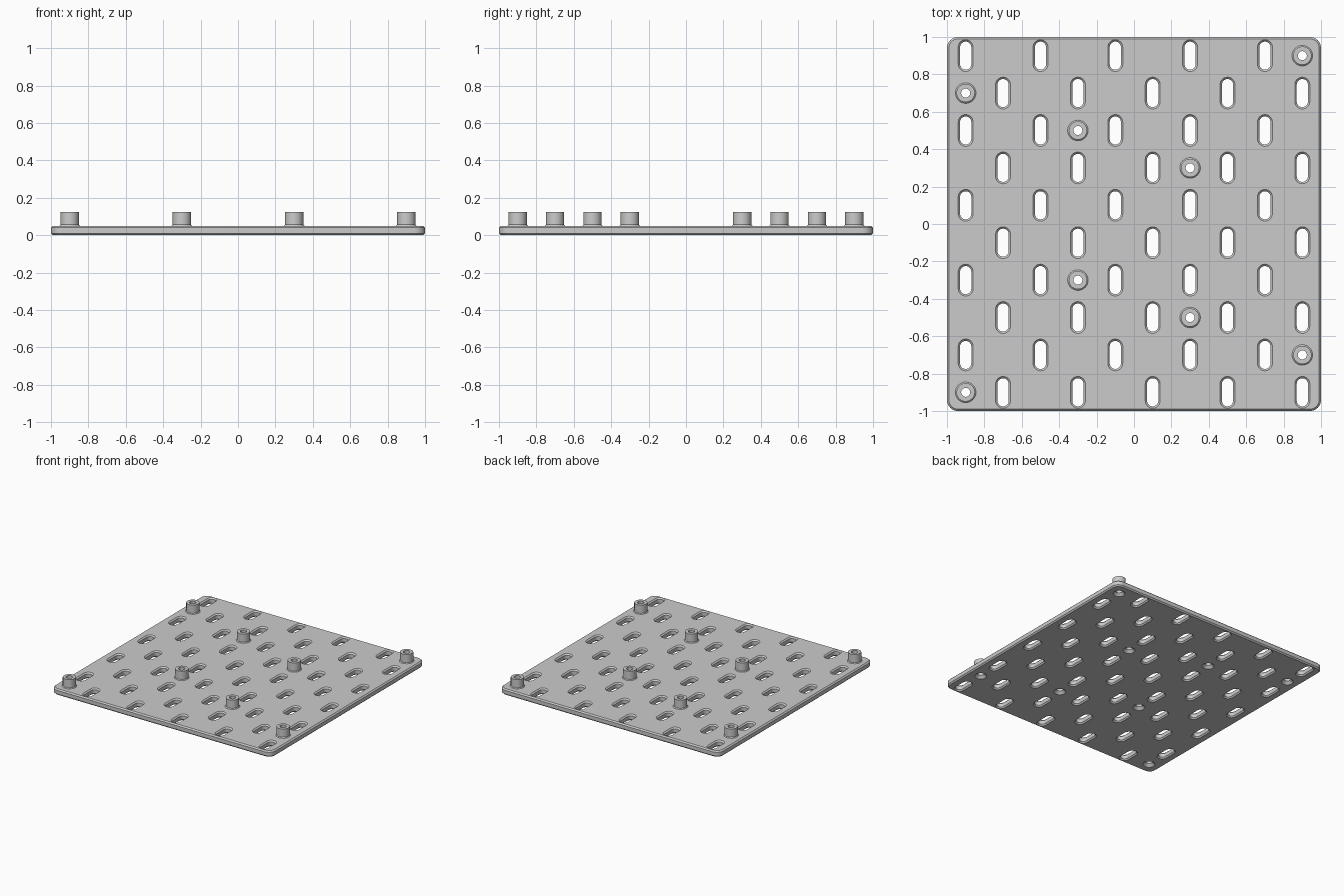
import bpy
import bmesh
import math

cube = bpy.data.objects.get("Cube")
if cube:
    bpy.data.objects.remove(cube, do_unlink=True)

grey = bpy.data.materials.new("plain grey")
grey.use_nodes = True
colour = (0.6, 0.6, 0.6, 1)
grey.diffuse_color = colour
grey.node_tree.nodes["Principled BSDF"].inputs["Base Color"].default_value = colour

THICK, CHAMFER, TOP = 0.05, 0.01, 0.123
BOSSES = [(0.9, 0.9), (-0.9, 0.7), (-0.3, 0.5), (0.3, 0.3),
          (-0.3, -0.3), (0.3, -0.5), (0.9, -0.7), (-0.9, -0.9)]


def outline(hx, hy, r, steps=8):
    """Rounded rectangle; becomes a slot or circle when r equals the half sizes."""
    points = []
    for corner, (sx, sy) in enumerate([(1, 1), (-1, 1), (-1, -1), (1, -1)]):
        for i in range(steps + 1):
            a = (corner + i / steps) * math.pi / 2
            p = (sx * (hx - r) + r * math.cos(a), sy * (hy - r) + r * math.sin(a))
            if all(math.dist(p, q) > 1e-5 for q in points):
                points.append(p)
    return points


def loft(bm, centre, half, levels, caps=True):
    """Stack an outline through (z, offset) levels."""
    hx, hy, r = half
    rings = [[bm.verts.new((centre[0] + x, centre[1] + y, z))
              for x, y in outline(hx + off, hy + off, r + off)] for z, off in levels]
    n = len(rings[0])
    for low, high in zip(rings, rings[1:]):
        for i in range(n):
            j = (i + 1) % n
            bm.faces.new((low[i], low[j], high[j], high[i]))
    if caps:
        bm.faces.new(rings[0][::-1])
        bm.faces.new(rings[-1])


def make_object(name, bm):
    mesh = bpy.data.meshes.new(name)
    bm.to_mesh(mesh)
    bm.free()
    mesh.materials.append(grey)
    obj = bpy.data.objects.new(name, mesh)
    bpy.context.collection.objects.link(obj)
    return obj


def select_only(obj):
    bpy.ops.object.select_all(action="DESELECT")
    obj.select_set(True)
    bpy.context.view_layer.objects.active = obj


# Base plate with rounded corners and chamfered rims
bm = bmesh.new()
loft(bm, (0, 0), (1, 1, 0.06), [(0, -CHAMFER), (CHAMFER, 0),
                                (THICK - CHAMFER, 0), (THICK, -CHAMFER)])
plate = make_object("base_plate", bm)

# Cutter for the staggered slots and the countersunk screw holes
bm = bmesh.new()
for row in range(10):
    for col in range(5):
        x = -0.9 + 0.4 * col + 0.2 * (row % 2)
        loft(bm, (x, 0.9 - 0.2 * row), (0.03, 0.075, 0.03),
             [(-CHAMFER, 2 * CHAMFER), (CHAMFER, 0),
              (THICK - CHAMFER, 0), (THICK + CHAMFER, 2 * CHAMFER)])
for spot in BOSSES:
    loft(bm, spot, (0.024,) * 3, [(-0.01, 0.031), (0.021, 0), (0.2, 0)])
cutter = make_object("hole_cutter", bm)
cutter.hide_render = True

select_only(plate)
cut = plate.modifiers.new("holes", "BOOLEAN")
cut.operation = "DIFFERENCE"
cut.solver = "EXACT"
cut.object = cutter
bpy.ops.object.modifier_apply(modifier=cut.name)
bpy.data.objects.remove(cutter, do_unlink=True)
bpy.ops.object.shade_smooth_by_angle(angle=math.radians(30))

# Hollow standoffs with a small flare at the base
for number, spot in enumerate(BOSSES, 1):
    bm = bmesh.new()
    loft(bm, spot, (0.049,) * 3, [(THICK, 0.006), (THICK + 0.006, 0), (TOP, 0),
                                  (TOP, -0.025), (THICK, -0.025)], caps=False)
    standoff = make_object(f"standoff_{number}", bm)
    select_only(standoff)
    bpy.ops.object.shade_smooth_by_angle(angle=math.radians(30))
